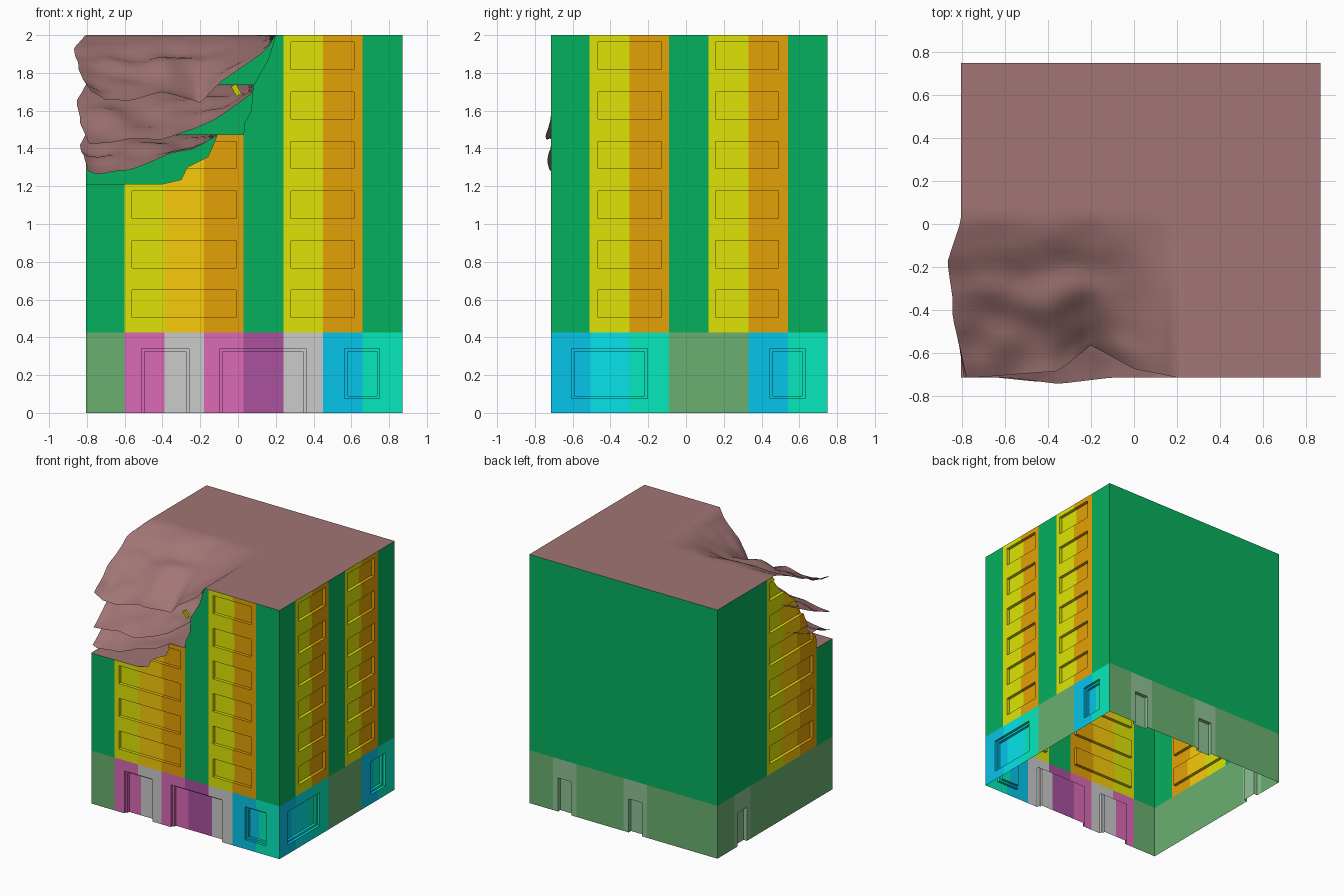
import bpy, bmesh, math
from mathutils import Vector, noise

if "Cube" in bpy.data.objects:
    bpy.data.objects.remove(bpy.data.objects["Cube"])

X0, X1, Y0, Y1 = -0.805, 0.87, -0.715, 0.75
BASE, FLOOR, TOP = 0.425, 0.2625, 2.0
COL = dict(green=(.05, .6, .32), yellow=(.76, .78, .05), amber=(.85, .69, .06), orange=(.78, .55, .05),
           sage=(.36, .6, .38), mint=(.48, .66, .5), pink=(.75, .36, .62), purple=(.58, .28, .54),
           grey=(.64, .64, .64), blue=(.05, .67, .8), cyan=(.05, .78, .8), teal=(.05, .8, .64),
           slab=(.55, .4, .4))
MATS, NAMES = [], list(COL)
for n in NAMES:
    m = bpy.data.materials.new(n)
    m.diffuse_color = (*[(v / .875) ** 2.2 for v in COL[n]], 1)
    m.use_nodes = True
    m.node_tree.nodes["Principled BSDF"].inputs["Base Color"].default_value = m.diffuse_color
    MATS.append(m)


def make(name, faces, cols):
    """Joins loose polygons into one welded, coloured object."""
    verts = [p for f in faces for p in f]
    idx, k = [], 0
    for f in faces:
        idx.append(list(range(k, k + len(f))))
        k += len(f)
    me = bpy.data.meshes.new(name)
    me.from_pydata(verts, [], idx)
    for m in MATS:
        me.materials.append(m)
    for p, c in zip(me.polygons, cols):
        p.material_index = NAMES.index(c)
    bm = bmesh.new()
    bm.from_mesh(me)
    bmesh.ops.remove_doubles(bm, verts=bm.verts, dist=1e-4)
    bm.to_mesh(me)
    bm.free()
    ob = bpy.data.objects.new(name, me)
    bpy.context.collection.objects.link(ob)
    return ob


def clip(poly, f):
    """Keeps the part of a polygon where f >= 0."""
    out = []
    for a, b in zip(poly, poly[1:] + poly[:1]):
        fa, fb = f(a), f(b)
        if fa >= -1e-7:
            out.append(a)
        if (fa > 1e-7 and fb < -1e-7) or (fa < -1e-7 and fb > 1e-7):
            t = fa / (fa - fb)
            out.append(tuple(p + (q - p) * t for p, q in zip(a, b)))
    return out if len(out) > 2 else []


def between(poly, a, b):
    poly = clip(poly, lambda p: p[0] - a)
    return clip(poly, lambda p: b - p[0]) if poly else []


def area(p):
    o = Vector(p[0])
    return sum(((Vector(a) - o).cross(Vector(b) - o) for a, b in zip(p[1:], p[2:])), Vector()).length


def bay(u0, u1, z0, z1, cols, steps=()):
    """Wall bay in (u, z, depth), with stepped recesses, split into coloured modules."""
    rings, depth = [((u0, u1, z0, z1), 0)], 0
    for rect, d in steps:
        rings += [(rect, depth), (rect, d)]
        depth = d
    loops = [[(a, c, d), (b, c, d), (b, e, d), (a, e, d)] for (a, b, c, e), d in rings]
    polys = [loops[-1]]
    for P, Q in zip(loops, loops[1:]):
        for i in range(4):
            j = (i + 1) % 4
            if not (i == 0 and Q[0][1] == 0):
                polys.append([P[i], P[j], Q[j], Q[i]])
    w = (u1 - u0) / len(cols)
    for k, c in enumerate(cols):
        for p in polys:
            q = between(p, u0 + k * w, u0 + (k + 1) * w)
            if q and area(q) > 1e-7:
                yield q, c


def wall(name, ground, upper, place, flip=False, cut=None):
    parts = []
    for u0, u1, cols, steps in ground:
        parts += bay(u0, u1, 0, BASE, cols, steps)
    for u0, u1, cols, win in upper:
        if not win:
            parts += bay(u0, u1, BASE, TOP, cols)
            continue
        for k in range(6):
            z = BASE + k * FLOOR
            parts += bay(u0, u1, z, z + FLOOR, cols, [((*win, z + .08, z + .225), .025)])
    # torn edge: each strip keeps only what lies under the cut line
    if cut:
        kept = []
        for (a, za), (b, zb) in zip(cut, cut[1:]):
            for p, c in parts:
                q = between(p, a, b)
                q = q and clip(q, lambda v: za + (zb - za) * (v[0] - a) / (b - a) - v[1])
                if q and area(q) > 1e-7:
                    kept.append((q, c))
        parts = kept
    faces = [[place(*v) for v in (p[::-1] if flip else p)] for p, _ in parts]
    return make(name, faces, [c for _, c in parts])


def door(a, b):
    return [((a, b, 0, .34), .02), ((a + .015, b - .015, 0, .325), .04)]


def shop(a, b):
    return [((a, b, .075, .34), .02), ((a + .015, b - .015, .09, .325), .04)]


def service(a):
    return [((a + .045, a + .165, 0, .27), .03)]


YO, YAO = ["yellow", "orange"], ["yellow", "amber", "orange"]

# Front wall, torn at the top left
wall("front_wall",
     [(X0, -.6, ["sage"], ()), (-.6, -.18, ["pink", "grey"], door(-.51, -.26)),
      (-.18, .45, ["pink", "purple", "grey"], door(-.095, .36)),
      (.45, X1, ["blue", "teal"], shop(.565, .75))],
     [(X0, -.6, ["green"], None), (-.6, .03, YAO, (-.56, -.01)), (.03, .24, ["green"], None),
      (.24, .66, YO, (.28, .615)), (.66, X1, ["green"], None)],
     lambda u, z, d: (u, Y0 + d, z),
     cut=[(X0, 1.21), (-.4, 1.212), (-.3, 1.235), (-.27, 1.3), (-.16, 1.355), (-.13, 1.42), (-.11, 1.474),
          (.03, 1.475), (.032, 1.53), (.07, 1.6), (.08, 1.73), (.16, 1.87), (.2, TOP), (X1, TOP)])
# Right wall
wall("right_wall",
     [(Y0, -.09, ["blue", "cyan", "teal"], shop(-.605, -.205)), (-.09, .33, ["sage"], ()),
      (.33, Y1, ["blue", "teal"], shop(.445, .63))],
     [(Y0, -.51, ["green"], None), (-.51, -.09, YO, (-.465, -.13)), (-.09, .12, ["green"], None),
      (.12, .54, YO, (.155, .49)), (.54, Y1, ["green"], None)],
     lambda u, z, d: (X1 - d, u, z))
# Back wall with two service doors
wall("back_wall",
     [(X0, -.18, ["sage"], ()), (-.18, .03, ["mint"], service(-.18)), (.03, .45, ["sage"], ()),
      (.45, .66, ["mint"], service(.45)), (.66, X1, ["sage"], ())],
     [(X0, X1, ["green"], None)], lambda u, z, d: (u, Y1 - d, z), flip=True)
# Left wall, torn towards the front
wall("left_wall",
     [(Y0, .33, ["sage"], ()), (.33, .54, ["mint"], service(.33)), (.54, Y1, ["sage"], ())],
     [(Y0, -.51, ["green"], None), (-.51, .12, YAO[::-1], (-.465, .08)), (.12, Y1, ["green"], None)],
     lambda u, z, d: (X0 + d, u, z), flip=True,
     cut=[(Y0, 1.2125), (-.51, 1.213), (-.505, 1.31), (-.42, 1.4), (-.36, 1.52), (-.3, 1.65), (-.08, 1.84),
          (.05, TOP), (Y1, TOP)])


def lerp(tab, x):
    if x <= tab[0][0]:
        return tab[0][1]
    for (a, p), (b, q) in zip(tab, tab[1:]):
        if x <= b:
            return p + (q - p) * (x - a) / (b - a)
    return tab[-1][1]


BULGE = [(0, 0), (.27, .065), (.5, .04), (.62, .04), (.85, .0), (1, -.025)]


def slab(name, base, edge, ystart, pull, bulge, seed, full=False):
    """Floor sheet whose front left corner sags; edge gives heights along its front."""
    NX, NY, XE, YE = 26, 20, .24, .12
    low = min(z for _, z in edge)

    def pt(i, j):
        x, y = X0 + (XE - X0) * i / NX, YE + (Y0 - YE) * j / NY
        t = max(0, (ystart - y) / (ystart - Y0))
        drop = (base - lerp(edge, x)) * t ** 1.05
        w = drop / (base - low)
        n = noise.noise(Vector((x * 5 + y * 2.3, y * 6 - x * 2.1, seed)))
        z = min(base, base - drop + .09 * n * min(1, 2 * w) * (1 - .7 * t))
        side = max(0, min(1, (-.45 - x) / .35))
        return (x - lerp(BULGE, t) * bulge * side, y + lerp(pull, x) * t ** 4, z)

    faces = [[pt(i, j), pt(i, j + 1), pt(i + 1, j + 1), pt(i + 1, j)] for i in range(NX) for j in range(NY)]
    if full:
        faces += [[(XE, Y0, base), (X1, Y0, base), (X1, YE, base), (XE, YE, base)],
                  [(X0, YE, base), (XE, YE, base), (X1, YE, base), (X1, Y1, base), (X0, Y1, base)]]
    ob = make(name, faces, ["slab"] * len(faces))
    ob.data.shade_smooth()
    return ob


# Collapsed roof and the two sagging floors below it
slab("roof", TOP, [(-.8, 1.7), (-.72, 1.65), (-.6, 1.66), (-.4, 1.69), (-.2, 1.64), (-.1, 1.76), (.05, 1.84),
                   (.15, 1.92), (.2, TOP)], .02,
     [(-.75, .0), (-.35, .03), (-.2, .15), (0, .04), (.2, 0)], 1, 1.3, True)
slab("upper_floor", 1.7375, [(-.8, 1.42), (-.4, 1.46), (-.1, 1.56), (.08, 1.7), (.12, 1.7375)], -.05,
     [(-.6, 0), (-.35, -.03), (-.1, 0)], .8, 4.7)
slab("lower_floor", 1.475, [(-.8, 1.28), (-.75, 1.255), (-.45, 1.33), (-.25, 1.39), (-.1, 1.475)], -.15,
     [(-.65, 0), (-.45, -.02), (-.2, 0)], .5, 8.2)

# Intact floor under the torn storeys
make("ledge_floor", [[(X0, Y0, 1.21), (.24, Y0, 1.21), (.24, .12, 1.21), (X0, .12, 1.21)]], ["slab"])

# Loose window fragment caught in the tear
bpy.ops.mesh.primitive_cube_add(size=1, location=(-.01, -.64, 1.71), rotation=(.2, math.radians(-30), 0))
frag = bpy.context.object
frag.name = "window_fragment"
frag.scale = (.03, .02, .06)
frag.data.materials.append(MATS[NAMES.index("yellow")])
